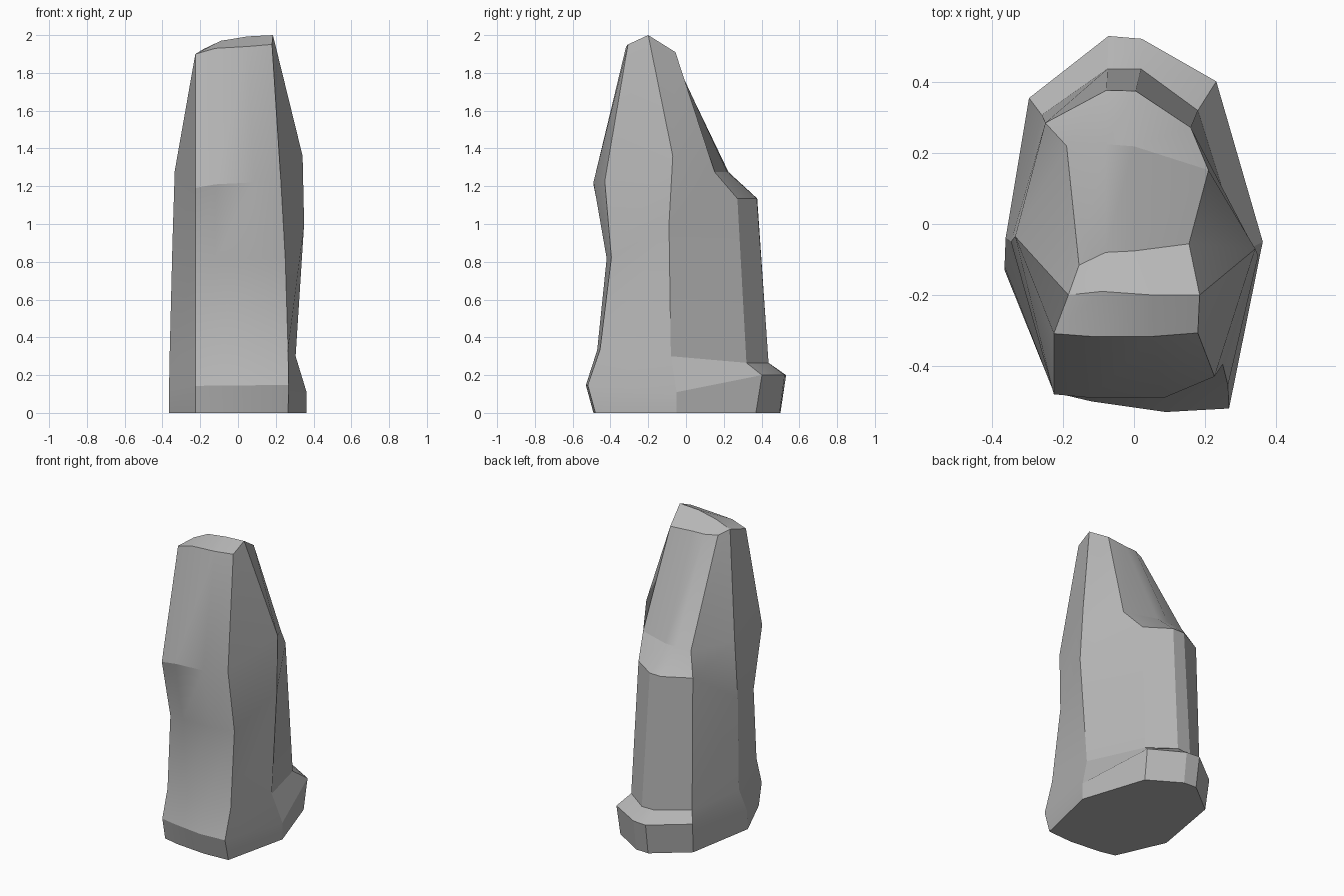
import bpy, bmesh, math

if "Cube" in bpy.data.objects:
    bpy.data.objects.remove(bpy.data.objects["Cube"])

# Side profiles as (y, z), six levels each, from the ground up
FRONT = [(-.49, 0), (-.53, .145), (-.47, .33), (-.42, .81), (-.49, 1.21), (-.317, 1.93)]
RIGHT = [(-.05, 0), (-.05, .11), (-.08, .3), (-.09, 1.0), (-.07, 1.36), (-.2, 2.0)]
BACK = [(.5, 0), (.527, .2), (.437, .265), (.377, 1.135), (.222, 1.275), (-.076, 1.91)]
LEFT = [(-.13, 0), (-.12, .13), (-.04, .3), (-.05, .9), (-.035, 1.28), (-.2, 1.925)]

# Vertical ridges, counter-clockwise: profile, x per level, y shift per level, sideways tilt
RIDGES = [
    (FRONT, [-.226] * 6, [.045, .055, .05, .03, .01, .008], .14),
    (FRONT, [-.12] * 6, [.02, .03, .02, .01, 0, 0], 0),
    (FRONT, [.09, .09, .09, .09, .085, .05], [0] * 6, .2),
    (FRONT, [.265, .268, .265, .25, .227, .18], [.01, .01, .015, .025, .06, .01], .12),
    (RIGHT, [.363, .363, .305, .35, .342, .185], [0] * 6, 0),
    (BACK, [.225, .232, .18, .16, .21, .155], [-.13, -.125, -.117, -.105, -.07, .02], 0),
    (BACK, [.02, .022, .02, .005, 0, 0], [-.005, -.005, 0, -.002, -.003, 0], 0),
    (BACK, [-.07, -.072, -.075, -.078, -.08, -.08], [0, .003, 0, 0, .003, -.004], 0),
    (BACK, [-.285, -.296, -.26, -.25, -.19, -.155], [-.17, -.172, -.13, -.092, -.002, -.04], 0),
    (LEFT, [-.365, -.365, -.362, -.347, -.335, -.185], [0] * 6, 0),
]

bm = bmesh.new()
cols = [[bm.verts.new((x, y + dy, z * (1 + tilt * x / 2)))
         for (y, z), x, dy in zip(profile, xs, shifts)]
        for profile, xs, shifts, tilt in RIDGES]

# Walls between neighbouring ridges, and the flat base
for i, a in enumerate(cols):
    b = cols[(i + 1) % len(cols)]
    for k in range(5):
        bm.faces.new((a[k], b[k], b[k + 1], a[k + 1]))
bm.faces.new([c[0] for c in reversed(cols)])

# Crest: a crossing ridge line with a strip on its front and back
top = [c[-1] for c in cols]
crest = [top[9], bm.verts.new((-.09, -.19, 1.97)), bm.verts.new((.05, -.2, 1.993)), top[4]]
for i in range(3):
    bm.faces.new((top[i], top[i + 1], crest[i + 1], crest[i]))
    bm.faces.new((crest[i], crest[i + 1], top[7 - i], top[8 - i]))

bmesh.ops.recalc_face_normals(bm, faces=bm.faces)
mesh = bpy.data.meshes.new("rock_pillar")
bm.to_mesh(mesh)
bm.free()
rock = bpy.data.objects.new("rock_pillar", mesh)
bpy.context.collection.objects.link(rock)

# Mid-grey stone
stone = bpy.data.materials.new("stone")
stone.diffuse_color = (.47, .47, .47, 1)
stone.use_nodes = True
stone.node_tree.nodes["Principled BSDF"].inputs["Base Color"].default_value = stone.diffuse_color
mesh.materials.append(stone)

# Soft shading across shallow breaks, crisp edges elsewhere
bpy.context.view_layer.objects.active = rock
rock.select_set(True)
bpy.ops.object.shade_smooth_by_angle(angle=math.radians(21))
